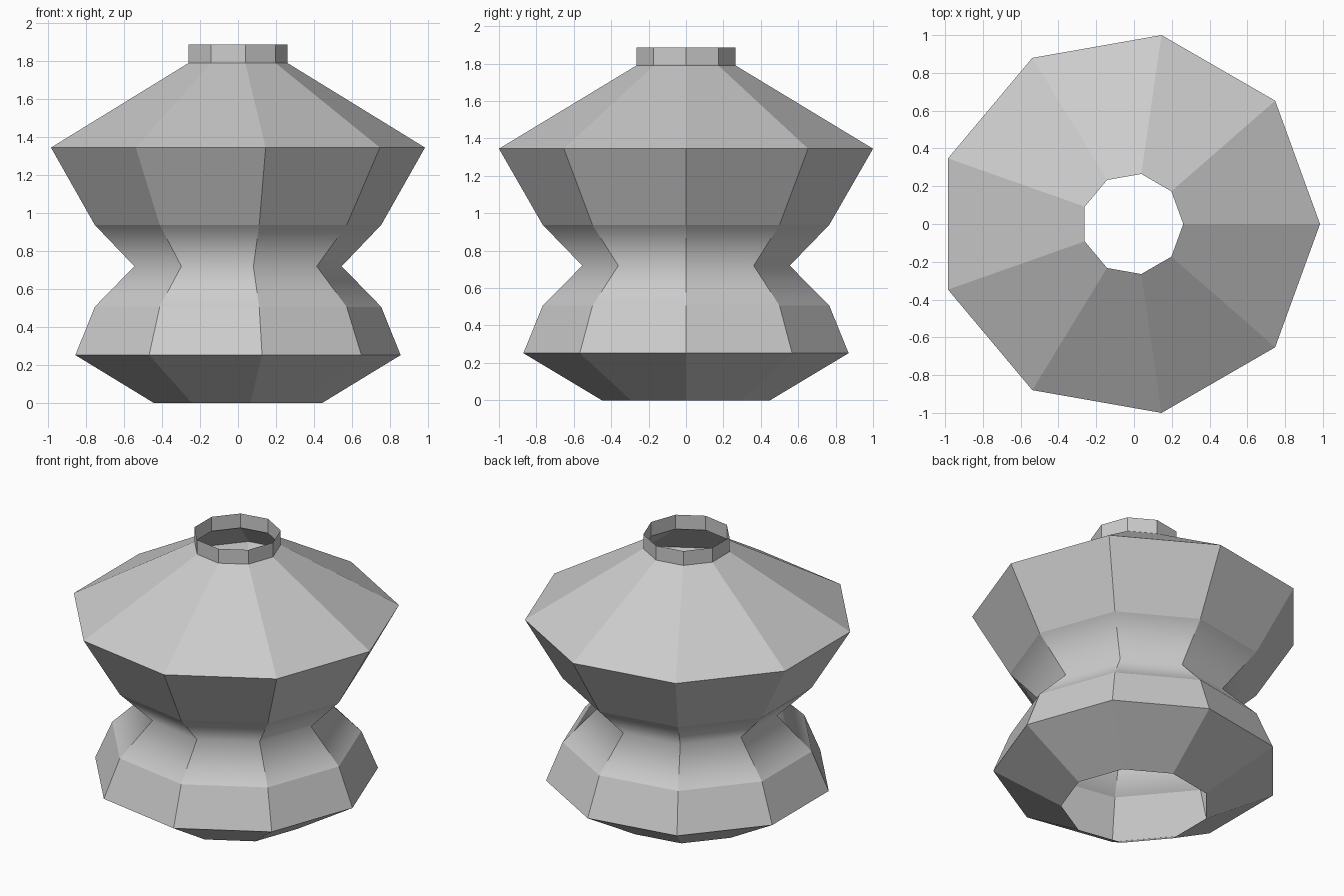
import bpy, bmesh, math

cube = bpy.data.objects.get("Cube")
if cube:
    bpy.data.objects.remove(cube, do_unlink=True)

SIDES = 9
WAIST = 3  # index of the narrow ring in the profile
# (radius, height) from the open foot to the open lip
PROFILE = [(0.457, 0), (0.883, 0.252), (0.778, 0.506), (0.563, 0.72),
           (0.778, 0.938), (1.0155, 1.345), (0.269, 1.79), (0.269, 1.887)]
SHIFT = (1 - math.cos(math.pi / SIDES)) / 2  # centres each nine-sided ring in x

# Plain grey clay
clay = bpy.data.materials.new("grey_clay")
clay.use_nodes = True
clay.diffuse_color = (0.6, 0.6, 0.6, 1)
clay.node_tree.nodes["Principled BSDF"].inputs["Base Color"].default_value = (0.6, 0.6, 0.6, 1)

# Single-walled vessel, open at both ends
bm = bmesh.new()
rings = []
for radius, z in PROFILE:
    angles = [math.tau * i / SIDES for i in range(SIDES)]
    rings.append([bm.verts.new((radius * (math.cos(a) - SHIFT), radius * math.sin(a), z))
                  for a in angles])

for level, (low, high) in enumerate(zip(rings, rings[1:])):
    for i in range(SIDES):
        j = (i + 1) % SIDES
        face = bm.faces.new((low[i], low[j], high[j], high[i]))
        face.smooth = level in (WAIST - 1, WAIST)

# Only the waist fold is rounded; every other edge stays crisp
waist_verts = set(rings[WAIST])
for edge in bm.edges:
    edge.smooth = all(v in waist_verts for v in edge.verts)

mesh = bpy.data.meshes.new("vessel_body")
bm.to_mesh(mesh)
bm.free()
mesh.materials.append(clay)
vessel = bpy.data.objects.new("vessel_body", mesh)
bpy.context.collection.objects.link(vessel)
